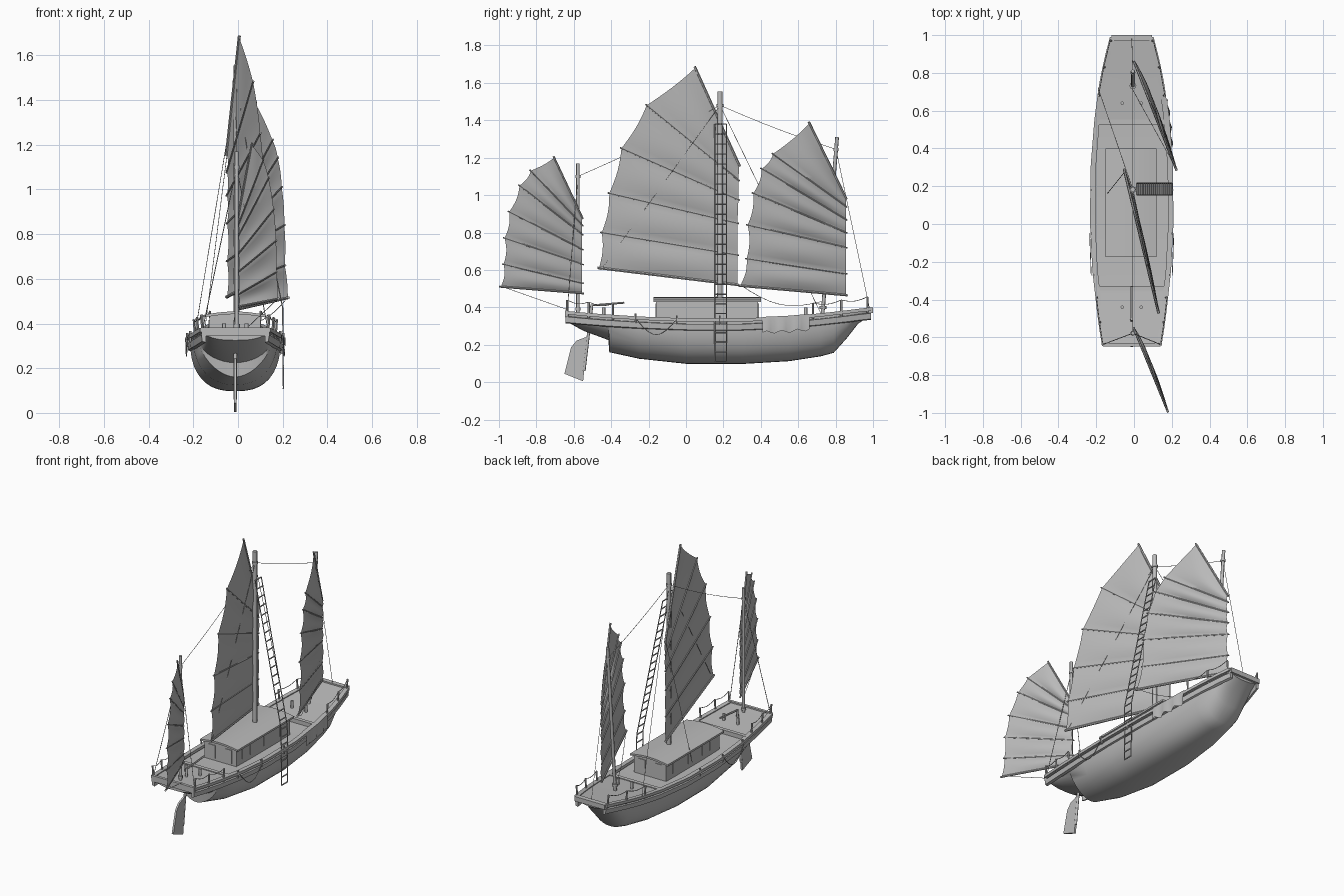
import bpy, math
from mathutils import Vector

old = bpy.data.objects.get("Cube")
if old:
    bpy.data.objects.remove(old)

grey = bpy.data.materials.new("plain grey")
grey.use_nodes = True
grey.diffuse_color = (0.5, 0.5, 0.5, 1)
grey.node_tree.nodes["Principled BSDF"].inputs["Base Color"].default_value = (0.5, 0.5, 0.5, 1)

CX = -0.012   # hull centre line
MX = -0.006   # mast line


def select(ob):
    bpy.ops.object.select_all(action='DESELECT')
    ob.select_set(True)
    bpy.context.view_layer.objects.active = ob


def mesh(name, verts, faces, smooth=None):
    me = bpy.data.meshes.new(name)
    me.from_pydata(verts, [], faces)
    me.materials.append(grey)
    ob = bpy.data.objects.new(name, me)
    bpy.context.collection.objects.link(ob)
    select(ob)
    if smooth:
        bpy.ops.object.mode_set(mode='EDIT')
        bpy.ops.mesh.select_all(action='SELECT')
        bpy.ops.mesh.normals_make_consistent(inside=False)
        bpy.ops.object.mode_set(mode='OBJECT')
        bpy.ops.object.shade_smooth_by_angle(angle=math.radians(smooth))
    return ob


def loft(name, rings, closed=False, caps=False, smooth=40):
    n = len(rings[0])
    verts = [p for r in rings for p in r]
    faces = []
    for i in range(len(rings) - 1):
        for j in range(n if closed else n - 1):
            k = (j + 1) % n
            faces.append((i * n + j, i * n + k, (i + 1) * n + k, (i + 1) * n + j))
    if caps:
        faces += [tuple(range(n)), tuple(range((len(rings) - 1) * n, len(rings) * n))]
    return mesh(name, verts, faces, smooth)


def box(name, lo, hi):
    rings = [[(lo[0], y, lo[2]), (hi[0], y, lo[2]), (hi[0], y, hi[2]), (lo[0], y, hi[2])]
             for y in (lo[1], hi[1])]
    return loft(name, rings, True, True, 30)


def tubes(name, paths, r, sides=1):
    cu = bpy.data.curves.new(name, 'CURVE')
    cu.dimensions = '3D'
    cu.bevel_depth = r
    cu.bevel_resolution = sides
    cu.use_fill_caps = True
    for path in paths:
        s = cu.splines.new('POLY')
        s.points.add(len(path) - 1)
        for p, co in zip(s.points, path):
            p.co = (*co, 1)
    cu.materials.append(grey)
    ob = bpy.data.objects.new(name, cu)
    bpy.context.collection.objects.link(ob)
    select(ob)
    bpy.ops.object.convert(target='MESH')
    bpy.ops.object.shade_smooth_by_angle(angle=math.radians(50))


def hang(a, b, sag=0.0, n=8):
    a, b = Vector(a), Vector(b)
    return [a.lerp(b, i / n) - Vector((0, 0, sag * math.sin(math.pi * i / n))) for i in range(n + 1)]


# Hull stations: y, half width, sheer height, keel height, section sharpness
stations = [(-0.64, .14, .375, .325, .8), (-0.55, .155, .366, .275, .9), (-0.415, .172, .355, .225, 1),
            (-0.41, .172, .355, .16, 1.15), (-0.25, .19, .345, .125, .9), (0, .203, .335, .098, .8),
            (.3, .2, .335, .097, .78), (.55, .18, .346, .112, .8), (.72, .158, .362, .138, .85),
            (.79, .145, .37, .157, .85), (.86, .13, .378, .235, .85), (.92, .116, .386, .312, .85),
            (.985, .098, .393, .355, .85)]


def at(y):
    """Half width and sheer height of the hull at y."""
    for a, b in zip(stations, stations[1:]):
        if y <= b[0]:
            t = max(0, (y - a[0]) / (b[0] - a[0]))
            return a[1] + t * (b[1] - a[1]), a[2] + t * (b[2] - a[2])
    return stations[-1][1:3]


rings = []
for y, w, top, keel, p in stations:
    ring = []
    for i in range(21):
        a = math.pi * i / 20
        c, s = math.cos(a), max(0, math.sin(a))
        ring.append((CX + math.copysign(abs(c) ** p, c) * w, y, top - (top - keel) * s ** p))
    rings.append(ring)
loft("hull", rings, caps=True, smooth=45)

# Wales and bulwark rails along both sides, beams across the ends
ys = [-0.645 + 1.635 * i / 40 for i in range(41)]
for sx, side in ((1, "left"), (-1, "right")):
    for name, prof in (("wale", ((-.008, -.06), (.008, -.055), (.012, -.025), (-.008, -.022))),
                       ("rail", ((-.01, -.012), (.018, -.012), (.018, .006), (-.01, .006)))):
        loft(f"{side}_{name}", [[(CX + sx * (at(y)[0] + dx), y, at(y)[1] + dz) for dx, dz in prof]
                                for y in ys], True, True, 30)
box("stern_beam", (CX - .152, -.648, .345), (CX + .152, -.63, .383))
box("bow_beam", (CX - .108, .97, .37), (CX + .108, 1.0, .4))

# Raised end decks and the lower middle deck
ring = []
for y, drop in [(-.64, 0), (-.5, 0), (-.34, 0), (-.339, .022), (-.2, .02), (0, .016), (.3, .016),
                (.539, .022), (.54, 0), (.75, 0), (.98, 0)]:
    w, z = at(y)
    ring.append([(CX + w * k, y, z - drop) for k in (-1, 0, 1)])
loft("deck", ring, smooth=30)
for y in (-.34, .54):
    w, z = at(y)
    box("deck_step_beam", (CX - w, y - .012, z - .02), (CX + w, y + .012, z + .006))

# Cabin with cambered roof, windows and doors
box("cabin_walls", (-.128, -.16, .31), (.1, .385, .442))
roof = []
for y in (-.175, .4):
    up = [(-.15 + .27 * i / 10, y, .44 + .014 * math.sin(math.pi * i / 10)) for i in range(11)]
    roof.append(up + [(x, y, z - .012) for x, y, z in reversed(up)])
loft("cabin_roof", roof, True, True, 30)
for x in (-.128, .1):
    for y in (-.08, .0, .14, .3):
        box("cabin_window", (x - .004, y - .022, .35), (x + .004, y + .022, .415))
for y in (-.16, .385):
    for x in (-.075, .045):
        box("cabin_door", (x - .025, y - .004, .335), (x + .025, y + .004, .42))

# Masts
main_top, fore_top, aft_top = (MX, .182, 1.48), (MX, .802, 1.245), (MX, -.578, 1.1)
tubes("main_mast", [[(MX, .182, .3), (MX, .182, 1.555)]], .0135, 2)
tubes("fore_mast", [[(MX, .728, .34), (MX, .808, 1.31)]], .01, 2)
tubes("aft_mast", [[(MX, -.578, .34), (MX, -.578, 1.17)]], .009, 2)
for nm, p, r in (("main", main_top, .018), ("fore", fore_top, .014), ("aft", aft_top, .013),
                 ("fore_foot", (MX, .732, .4), .018), ("aft_foot", (MX, -.578, .39), .014)):
    tubes(nm + "_mast_band", [[(p[0], p[1], p[2] - .008), (p[0], p[1], p[2] + .008)]], r, 2)


def sail(name, battens, near, far, puff, r):
    """Fan of battens (outer y, z, inner y, z) with billowed cloth between them."""
    def place(y, z, dx=0):
        t = (y - near[0]) / (far[0] - near[0])
        return Vector((near[1] + t * (far[1] - near[1]) + dx, y, z))
    rows, cols, steps = [], 14, 6
    for k in range(len(battens) - 1):
        a, b = battens[k], battens[k + 1]
        for s in range(steps + (k == len(battens) - 2)):
            t = s / steps
            o = [p + t * (q - p) for p, q in zip(a, b)]
            bulge = math.sin(math.pi * t)
            row = []
            for c in range(cols + 1):
                u = c / cols
                y = o[0] + (o[2] - o[0]) * u + .012 * bulge * (1 - u) ** 4
                z = o[1] + (o[3] - o[1]) * u
                row.append(place(y, z, puff * bulge * (.35 + .65 * math.sin(math.pi * u))))
            rows.append(row)
    loft(name + "_sail", rows, smooth=60)
    poles = []
    for y1, z1, y2, z2 in battens:
        a, b = place(y1, z1), place(y2, z2)
        d = (b - a).normalized() * .008
        poles.append([a - d, b + d])
    tubes(name + "_battens", poles, r)
    tubes(name + "_boom", poles[:1], r * 1.5)
    tubes(name + "_yard", poles[-1:], r * 1.4)
    return poles


sail("main", [(-.465, .61, .275, .52), (-.45, .80, .275, .68), (-.41, 1.01, .275, .85),
              (-.345, 1.25, .28, .975), (-.21, 1.48, .28, 1.08), (.05, 1.68, .285, 1.16)],
     (.28, -.05), (-.47, .13), .018, .005)
sail("fore", [(.29, .515, .855, .465), (.325, .66, .855, .58), (.33, .84, .855, .72), (.36, 1.01, .855, .80),
              (.405, 1.14, .855, .87), (.465, 1.22, .855, .94), (.66, 1.385, .855, .985)],
     (.86, 0), (.285, .225), .024, .0045)
sail("aft", [(-.99, .51, -.555, .475), (-.975, .63, -.555, .53), (-.97, .77, -.555, .63), (-.945, .91, -.555, .71),
             (-.89, 1.05, -.555, .79), (-.83, 1.13, -.555, .84), (-.705, 1.2, -.555, .88)],
     (-.555, 0), (-.99, .178), .02, .004)

# Rope ladder from mast head to the side, hanging over the rail
top, bend, low = Vector((.015, .185, 1.38)), Vector((.2, .185, .47)), Vector((.203, .185, .11))
off = Vector((0, .031, 0))
tubes("ladder_sides", [[p + off * s for p in (top, bend, low)] for s in (-1, 1)], .003)
steps = [top.lerp(bend, i / 17) for i in range(17)] + [bend.lerp(low, i / 7) for i in range(8)]
tubes("ladder_rungs", [[p - off, p + off] for p in steps], .004)

# Rudder and tiller
outline = [(-.615, .185), (-.585, .222), (-.525, .245), (-.55, .005), (-.65, .045)]
loft("rudder", [[(CX + dx, y, z) for y, z in outline] for dx in (-.006, .006)], True, True, 30)
tubes("rudder_stock", [[(CX, -.545, .06), (CX, -.503, .415)]], .008, 2)
tubes("tiller", [[(CX, -.51, .41), (CX, -.33, .425)]], .006)
tubes("deck_bitts", [[(CX + x, y, .35), (CX + x, y, .4)] for x in (-.05, .05) for y in (-.44, .64)], .009, 2)

# Railing posts with sagging ropes
posts, ropes = [], []
for sx in (1, -1):
    for run in ((-.635, -.52, -.39), (.68, .83, .97)):
        tops = []
        for y in run:
            w, z = at(y)
            foot = Vector((CX + sx * (w + .006), y, z - .02))
            tops.append(foot + Vector((sx * .006, 0, .085)))
            posts.append([foot, tops[-1]])
        ropes += [hang(a, b, .015) for a, b in zip(tops, tops[1:])]
    for y in (-.27, -.05, .18):
        w, z = at(y)
        posts.append([(CX + sx * (w + .014), y, z - .03), (CX + sx * (w + .014), y, z + .02)])
    w, z = at(-.16)
    ropes.append(hang((CX + sx * (w + .02), -.27, z), (CX + sx * (w + .028), -.05, z - .005), .085, 12))
    # Stays to the stern corners
    ropes.append(hang(aft_top, (CX + sx * .145, -.635, .38)))
tubes("railing_posts", posts, .0055)
tubes("railing_ropes", ropes, .002)

# Rigging lines
tubes("rigging", [hang(main_top, fore_top, .01), hang(main_top, aft_top, .015),
                  hang(fore_top, (CX, .98, .4)), hang(main_top, (-.19, .72, .37)),
                  hang(main_top, (.13, -.455, .6)), hang((.225, .29, .52), (CX, .72, .43), .06),
                  hang((-.05, .275, 1.15), (-.15, .15, .36)), hang((.178, -.98, .51), (.05, -.64, .39))], .0015)

# Cloth draped over the left rail
drape = []
for i in range(13):
    y = .41 + .25 * i / 12
    w, z = at(y)
    wave = .008 * math.sin(i * 1.6)
    drape.append([(CX + w - .01, y, z + .009), (CX + w + .021, y, z + .009),
                  (CX + w + .024 + wave / 2, y, z - .04), (CX + w + .022 + wave, y, z - .075 + wave)])
loft("draped_cloth", drape, smooth=60)
